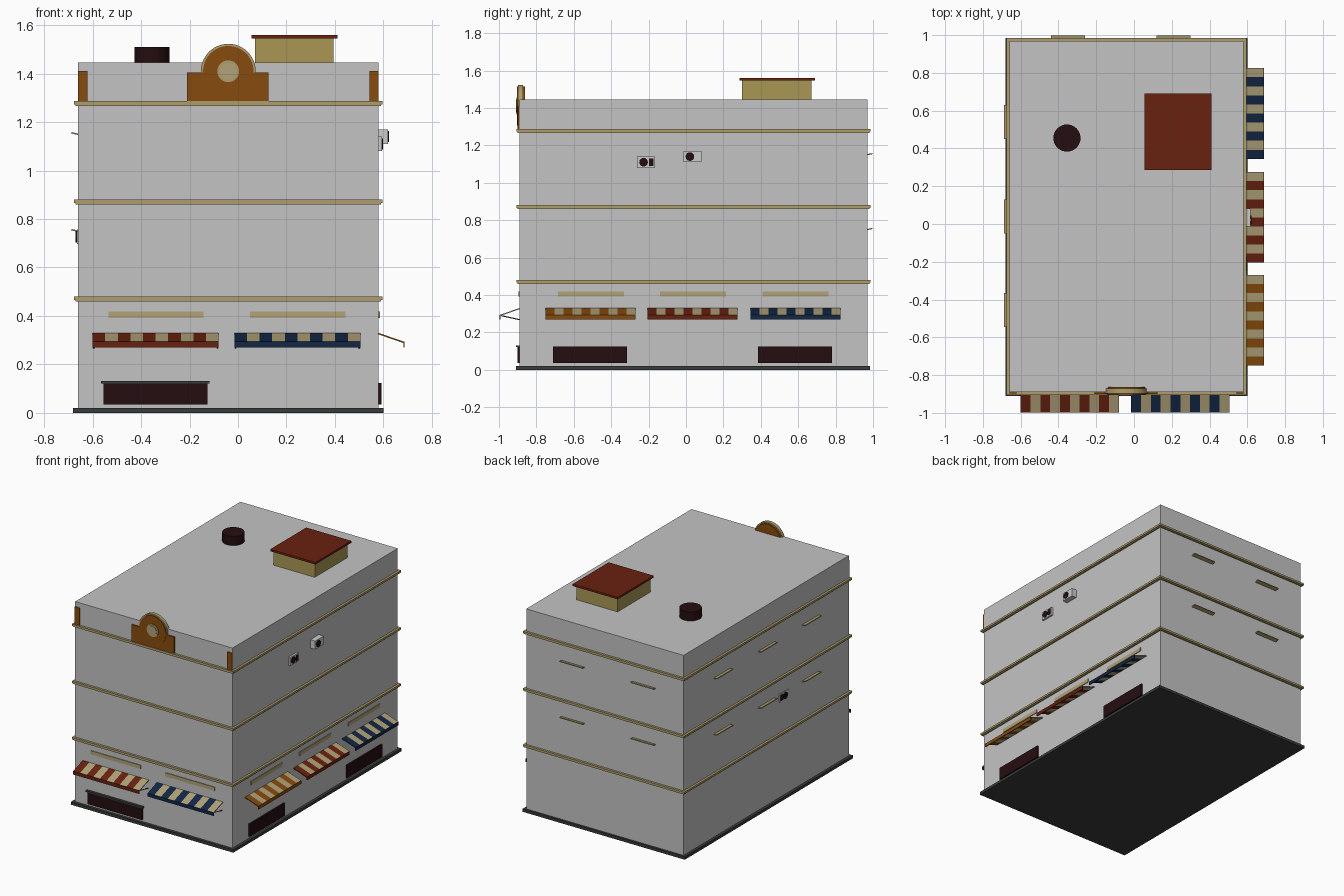
import bpy, bmesh, math
from mathutils import Vector

if "Cube" in bpy.data.objects:
    bpy.data.objects.remove(bpy.data.objects["Cube"], do_unlink=True)


def material(name, r, g, b):
    m = bpy.data.materials.new(name)
    m.use_nodes = True
    m.diffuse_color = (r, g, b, 1)
    m.node_tree.nodes["Principled BSDF"].inputs["Base Color"].default_value = (r, g, b, 1)
    return m


WALL = material("wall grey", 0.55, 0.55, 0.55)
TRIM = material("tan trim", 0.43, 0.34, 0.15)
GOLD = material("hut yellow", 0.40, 0.31, 0.09)
CREAM = material("cream", 0.44, 0.36, 0.19)
RED = material("brick red", 0.14, 0.015, 0.005)
BLUE = material("navy blue", 0.006, 0.02, 0.06)
ORANGE = material("burnt orange", 0.24, 0.07, 0.004)
DARK = material("dark brown", 0.018, 0.004, 0.005)
STONE = material("charcoal", 0.04, 0.045, 0.038)
METAL = material("light metal", 0.6, 0.6, 0.6)

# Wall planes of the building body
X0, X1, Y0, Y1, ROOF = -0.66, 0.58, -0.89, 0.97, 1.445


def on_wall(side, u, d, z):
    """Point u along a wall, d out from it, at height z."""
    return Vector({"front": (u, Y0 - d, z), "back": (u, Y1 + d, z),
                   "right": (X1 + d, u, z), "left": (X0 - d, u, z)}[side])


def finish(name, bm, *mats):
    bmesh.ops.recalc_face_normals(bm, faces=bm.faces)
    mesh = bpy.data.meshes.new(name)
    bm.to_mesh(mesh)
    bm.free()
    for m in mats:
        mesh.materials.append(m)
    ob = bpy.data.objects.new(name, mesh)
    bpy.context.collection.objects.link(ob)
    return ob


def box(name, a, b, mat):
    a, b = Vector(a), Vector(b)
    bm = bmesh.new()
    bmesh.ops.create_cube(bm, size=1)
    for v in bm.verts:
        v.co = (a + b) / 2 + v.co * Vector([abs(k) for k in b - a])
    return finish(name, bm, mat)


def wall_box(name, side, u, d, z, mat):
    return box(name, on_wall(side, u[0], d[0], z[0]), on_wall(side, u[1], d[1], z[1]), mat)


def cylinder(name, a, b, radius, mat, sides=32):
    a, b = Vector(a), Vector(b)
    bm = bmesh.new()
    bmesh.ops.create_cone(bm, cap_ends=True, segments=sides, radius1=radius,
                          radius2=radius, depth=(b - a).length)
    turn = (b - a).to_track_quat("Z", "Y")
    for v in bm.verts:
        v.co = (a + b) / 2 + turn @ v.co
    ob = finish(name, bm, mat)
    for f in ob.data.polygons:
        f.use_smooth = len(f.vertices) == 4
    return ob


def sheet(name, side, u, profile, mats, stripes=1):
    """Thin sheet swept along a wall, with alternating stripe colours."""
    bm = bmesh.new()
    rows = [[bm.verts.new(on_wall(side, u[0] + (u[1] - u[0]) * i / stripes, d, z))
             for d, z in profile] for i in range(stripes + 1)]
    for i in range(stripes):
        for p, q, r, s in zip(rows[i], rows[i + 1], rows[i + 1][1:], rows[i][1:]):
            bm.faces.new((p, q, r, s)).material_index = i % len(mats)
    ob = finish(name, bm, *mats)
    mod = ob.modifiers.new("thickness", "SOLIDIFY")
    mod.thickness, mod.offset = 0.006, 0
    return ob


# Body, plinth and floor bands
box("building_body", (X0, Y0, 0.01), (X1, Y1, ROOF), WALL)
box("plinth", (X0 - 0.02, Y0 - 0.02, 0), (X1 + 0.02, Y1 + 0.015, 0.02), STONE)
for i, z in enumerate((0.47, 0.87, 1.277)):
    box(f"floor_band_{i}", (X0 - 0.01, Y0 - 0.01, z - 0.01), (X1 + 0.01, Y1 + 0.01, z + 0.01), TRIM)
    box(f"floor_band_lip_{i}", (X0 - 0.016, Y0 - 0.016, z - 0.004), (X1 + 0.016, Y1 + 0.016, z + 0.01), TRIM)

# Roof hut and round vent
box("roof_hut", (0.07, 0.30, ROOF), (0.395, 0.67, 1.546), GOLD)
box("roof_hut_lid", (0.055, 0.285, 1.546), (0.41, 0.69, 1.56), RED)
cylinder("roof_vent", (-0.355, 0.455, ROOF), (-0.355, 0.455, 1.51), 0.072, DARK)

# Parapet ornament and corner plates
CX, CZ = -0.04, 1.41
wall_box("parapet_block", "front", (-0.21, 0.125), (-0.01, 0.01), (1.285, 1.405), ORANGE)
cylinder("parapet_disc", (CX, -0.903, CZ), (CX, -0.862, CZ), 0.104, ORANGE, 48)
cylinder("parapet_disc_rim", (CX, -0.897, CZ), (CX, -0.872, CZ), 0.113, TRIM, 48)
cylinder("parapet_medallion", (CX, -0.907, CZ), (CX, -0.89, CZ), 0.045, TRIM)
cylinder("parapet_medallion_face", (CX, -0.910, CZ), (CX, -0.90, CZ), 0.034, CREAM)
for name, u in (("right", (X0, -0.622)), ("left", (0.543, X1))):
    wall_box(f"corner_plate_{name}", "front", u, (-0.01, 0.008), (1.285, 1.41), ORANGE)

# Awnings, each with a sign strip above
AWNINGS = (("front", -0.60, 0.52, RED), ("front", -0.015, 0.52, BLUE),
           ("right", -0.75, 0.48, ORANGE), ("right", -0.205, 0.48, RED), ("right", 0.345, 0.48, BLUE))
for i, (side, u, width, colour) in enumerate(AWNINGS):
    ends = (u, u + width)
    sheet(f"awning_{i}", side, ends, ((0, 0.327), (0.104, 0.291)), (colour, CREAM), 10)
    wall_box(f"awning_valance_{i}", side, ends, (0.102, 0.108), (0.27, 0.294), colour)
    wall_box(f"sign_strip_{i}", side, (u + 0.065, u + width - 0.062), (-0.01, 0.005), (0.392, 0.418), CREAM)
    if side == "front":
        for end in (u + 0.005, u + width - 0.005):
            cylinder(f"awning_strut_{i}", on_wall(side, end, 0, 0.268),
                     on_wall(side, end, 0.104, 0.291), 0.003, STONE, 6)

# Street windows
for i, (side, u) in enumerate((("front", (-0.555, -0.125)), ("right", (-0.71, -0.315)), ("right", (0.385, 0.78)))):
    wall_box(f"street_window_{i}", side, u, (-0.01, 0.012), (0.035, 0.124), DARK)
wall_box("street_window_hood", "front", (-0.565, -0.117), (-0.01, 0.018), (0.121, 0.131), STONE)

# Small slanted ledges on the back and left walls
for z in (0.75, 1.15):
    for side, spots in (("left", (-0.455, 0.04, 0.54)), ("back", (-0.35, 0.21))):
        for u in spots:
            sheet(f"{side}_ledge", side, (u - 0.09, u + 0.09), ((0, z), (0.028, z + 0.006)), (TRIM,))


# Wall vents with a dark fan and slot
def vent(side, u, z, depth, slot):
    wall_box(f"{side}_vent_case", side, (u - 0.048, u + 0.048), (-0.01, depth), (z - 0.03, z + 0.03), METAL)
    cylinder(f"{side}_vent_fan", on_wall(side, u - 0.014, depth, z),
             on_wall(side, u - 0.014, depth + 0.005, z), 0.023, DARK)
    if slot:
        wall_box(f"{side}_vent_slot", side, (u + 0.015, u + 0.04),
                 (depth, depth + 0.005), (z - 0.02, z + 0.02), DARK)


vent("right", -0.213, 1.11, 0.014, True)
vent("right", 0.035, 1.14, 0.038, False)
vent("left", -0.155, 0.727, 0.005, True)
